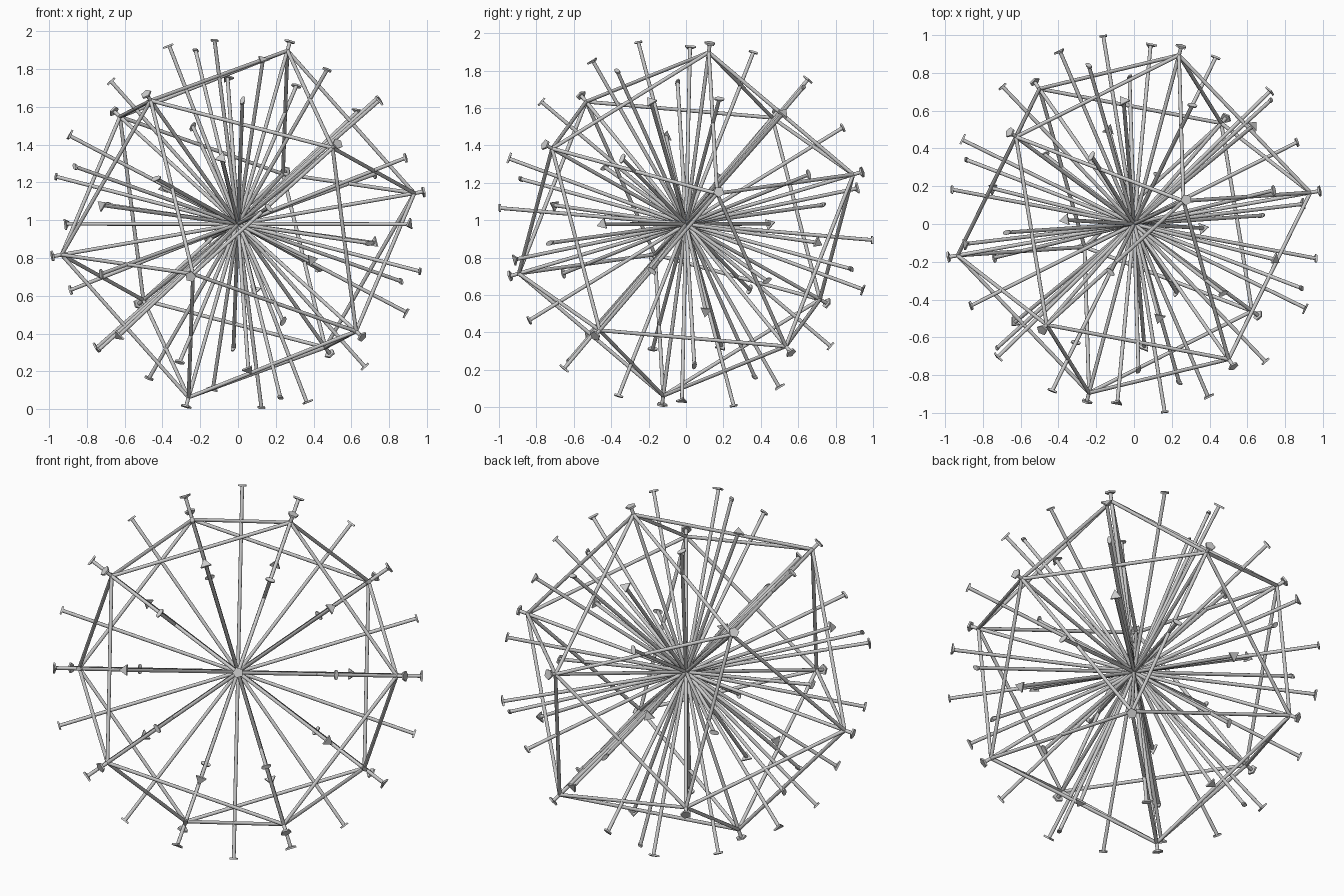
import bpy, bmesh, math
from itertools import combinations
from mathutils import Vector, Matrix

if "Cube" in bpy.data.objects:
    bpy.data.objects.remove(bpy.data.objects["Cube"])

PHI = (1 + 5 ** 0.5) / 2
L = 1.012                       # edge length and axis half length
ROD = 0.01
CENTRE = Vector((0, 0, 0.98))

# orientation: three mutually perpendicular two-fold axes
X = Vector((-0.1605, 0.983, -0.0845)).normalized()
Y = Vector((-0.6645, -0.042, 0.7462))
Y = (Y - X * X.dot(Y)).normalized()
Z = X.cross(Y)
TURN = Matrix((X, Y, Z)).transposed()

# icosahedron corners, edges and faces
corners = []
for a in (1, -1):
    for b in (PHI, -PHI):
        corners += [TURN @ Vector(p) * (L / 2) for p in ((0, a, b), (a, b, 0), (b, 0, a))]
near = lambda p, q: (p - q).length < L * 1.1
edges = [e for e in combinations(corners, 2) if near(*e)]
faces = [f for f in combinations(corners, 3) if all(near(p, q) for p, q in combinations(f, 2))]


def add_rod(bm, p, q):
    d = q - p
    m = Matrix.Translation((p + q) / 2) @ d.to_track_quat('Z', 'Y').to_matrix().to_4x4()
    res = bmesh.ops.create_cone(bm, cap_ends=True, segments=12, radius1=ROD, radius2=ROD,
                                depth=d.length, matrix=m)
    for f in {f for v in res['verts'] for f in v.link_faces}:
        f.smooth = len(f.verts) == 4


def add_plate(bm, direction, toward, outline, thick=0.01):
    # flat polygon across the tip of an axis; its local x points at "toward"
    n = direction.normalized()
    u = (toward - n * n.dot(toward)).normalized()
    w = n.cross(u)
    rings = [[bm.verts.new(n * (L + h) + u * x + w * y) for x, y in outline]
             for h in (-thick / 2, thick / 2)]
    bm.faces.new(rings[0][::-1])
    bm.faces.new(rings[1])
    k = len(outline)
    for i in range(k):
        j = (i + 1) % k
        bm.faces.new((rings[0][i], rings[0][j], rings[1][j], rings[1][i]))


def finish(bm, name):
    mesh = bpy.data.meshes.new(name)
    bm.to_mesh(mesh)
    bm.free()
    ob = bpy.data.objects.new(name, mesh)
    ob.location = CENTRE
    bpy.context.collection.objects.link(ob)


def ngon(n, r):
    return [(r * math.cos(2 * math.pi * i / n), r * math.sin(2 * math.pi * i / n)) for i in range(n)]


def lens(half, width, n=8):
    arc = [(half * math.cos(math.pi * i / n), width * math.sin(math.pi * i / n)) for i in range(n)]
    return arc + [(-x, -y) for x, y in arc]


# edge frame
bm = bmesh.new()
for p, q in edges:
    add_rod(bm, p, q)
finish(bm, "edge_frame")

# each tip: axis direction and the direction one plate corner points to
five = [(c, sum(next(f for f in faces if c in f), Vector())) for c in corners]
three = [(sum(f, Vector()), -f[0]) for f in faces]
two = [(p + q, p.cross(q)) for p, q in edges]

for name, tips, outline in (("fivefold", five, ngon(5, 0.03)),
                            ("threefold", three, ngon(3, 0.035)),
                            ("twofold", two, lens(0.027, 0.012))):
    rods, plates = bmesh.new(), bmesh.new()
    done = []
    for d, toward in tips:
        n = d.normalized()
        add_plate(plates, n, toward, outline)
        if all(n.dot(o) > -0.99 for o in done):
            add_rod(rods, n * -L, n * L)
            done.append(n)
    finish(rods, name + "_axes")
    finish(plates, name + "_end_plates")
